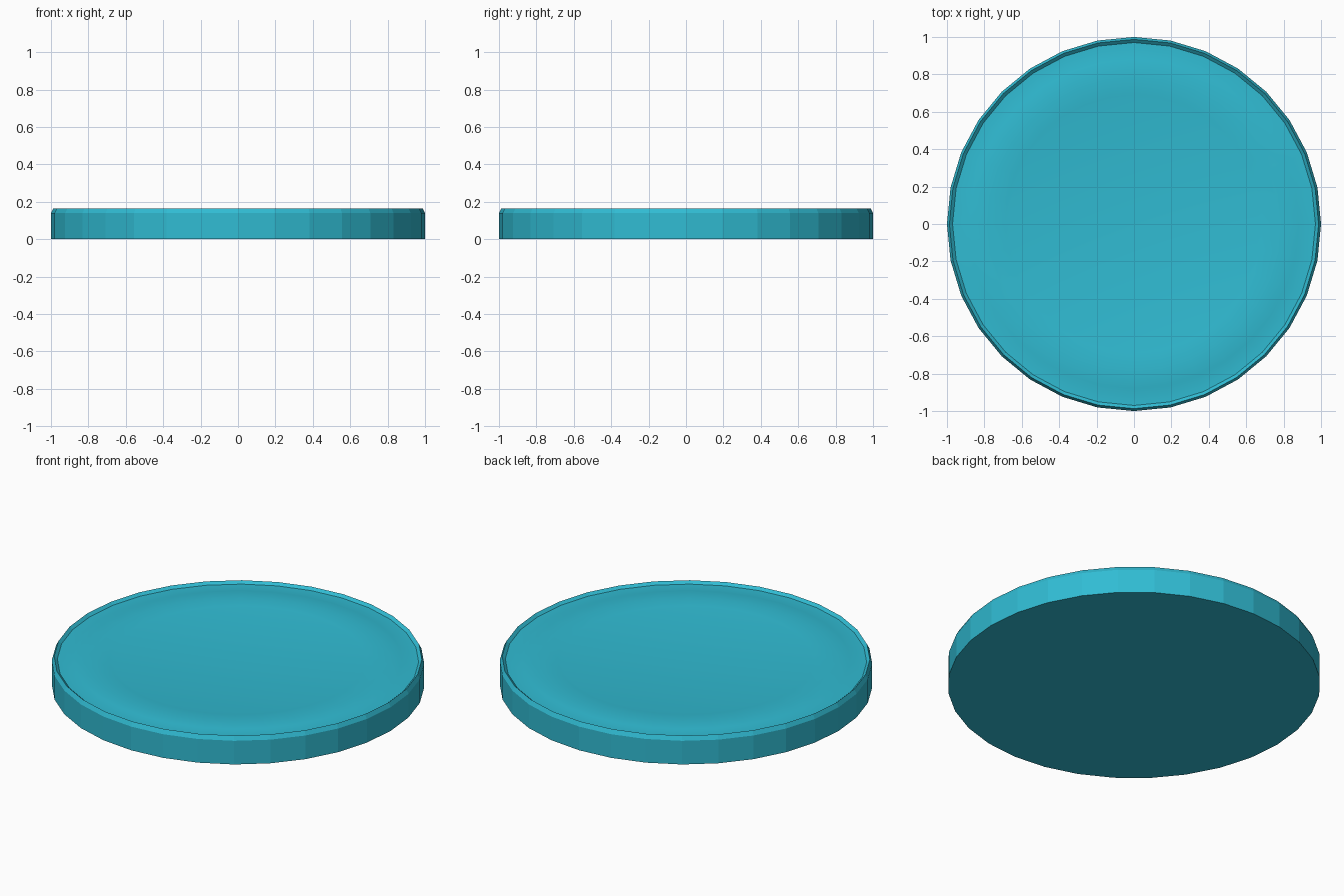
import bpy, bmesh
from math import cos, sin, pi

if "Cube" in bpy.data.objects:
    bpy.data.objects.remove(bpy.data.objects["Cube"])

SIDES = 32
# Radius / height profile, from the bottom edge up over the rim to the centre
PROFILE = [(1.0, 0.0), (1.0, 0.14), (0.987, 0.165), (0.97, 0.15),
           (0.90, 0.15), (0.88, 0.154), (0.78, 0.156), (0.69, 0.152), (0.67, 0.149)]
RIM_BANDS = 3  # flat-shaded bands: side wall, outer chamfer, inner lip

mat = bpy.data.materials.new("teal")
mat.diffuse_color = (0.03, 0.50, 0.65, 1)
mat.use_nodes = True
mat.node_tree.nodes["Principled BSDF"].inputs["Base Color"].default_value = mat.diffuse_color

bm = bmesh.new()
rings = [[bm.verts.new((r * cos(2 * pi * i / SIDES), r * sin(2 * pi * i / SIDES), z))
          for i in range(SIDES)] for r, z in PROFILE]

# Bands between rings; the embossed top is smooth
for k, (a, b) in enumerate(zip(rings, rings[1:])):
    for i in range(SIDES):
        j = (i + 1) % SIDES
        f = bm.faces.new((a[i], a[j], b[j], b[i]))
        f.smooth = k >= RIM_BANDS

# Centre panel and flat underside
bm.faces.new(rings[-1]).smooth = True
bm.faces.new(rings[0][::-1])
bmesh.ops.recalc_face_normals(bm, faces=bm.faces[:])

mesh = bpy.data.meshes.new("round_lid")
bm.to_mesh(mesh)
bm.free()
mesh.materials.append(mat)
lid = bpy.data.objects.new("round_lid", mesh)
bpy.context.collection.objects.link(lid)
